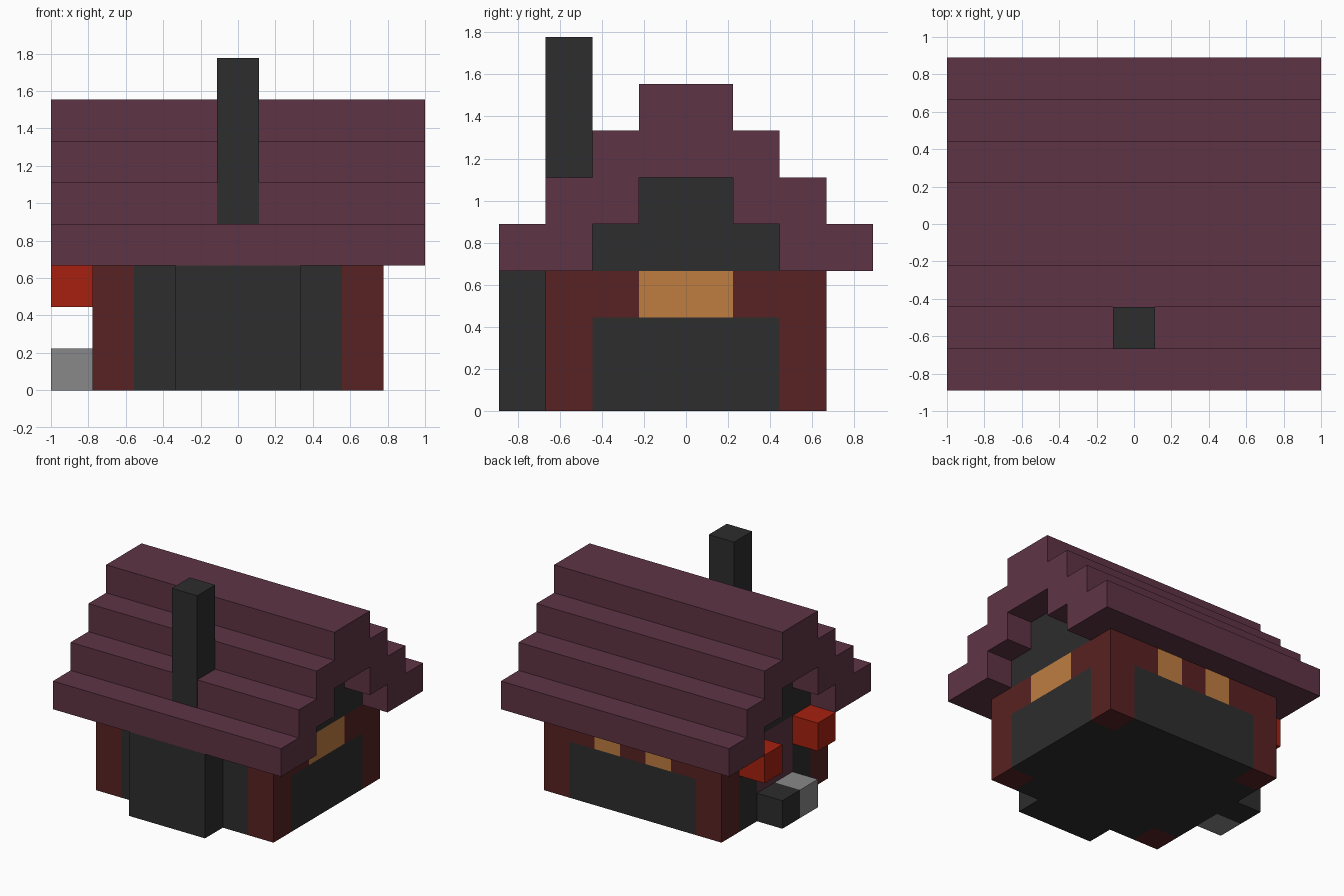
import bpy
import bmesh

U = 2 / 9  # size of one building block

cube = bpy.data.objects.get("Cube")
if cube:
    bpy.data.objects.remove(cube, do_unlink=True)


def material(name, hex_code):
    """Flat colour from an sRGB hex string, converted to linear."""
    parts = [int(hex_code[i:i + 2], 16) / 255 for i in (0, 2, 4)]
    rgba = [c / 12.92 if c <= 0.04 else ((c + 0.055) / 1.055) ** 2.4 for c in parts] + [1]
    mat = bpy.data.materials.new(name)
    mat.use_nodes = True
    mat.diffuse_color = rgba
    bsdf = mat.node_tree.nodes["Principled BSDF"]
    bsdf.inputs["Base Color"].default_value = rgba
    bsdf.inputs["Roughness"].default_value = 0.9
    return mat


purple = material("plum roof", "5E3444")
stone = material("charcoal stone", "2D2D2D")
timber = material("dark red timber", "592222")
glow = material("amber window", "BF7D40")
red = material("lantern red", "A6200F")
grey = material("light grey stone", "888888")


def prism(name, outline, x0, x1, mat):
    """Extrude a (y, z) outline along x; all values are in blocks."""
    bm = bmesh.new()
    face = bm.faces.new([bm.verts.new((x0 * U, y * U, z * U)) for y, z in outline])
    grown = bmesh.ops.extrude_face_region(bm, geom=[face])
    verts = [v for v in grown["geom"] if isinstance(v, bmesh.types.BMVert)]
    bmesh.ops.translate(bm, verts=verts, vec=((x1 - x0) * U, 0, 0))
    bmesh.ops.recalc_face_normals(bm, faces=bm.faces)
    mesh = bpy.data.meshes.new(name)
    bm.to_mesh(mesh)
    bm.free()
    mesh.materials.append(mat)
    obj = bpy.data.objects.new(name, mesh)
    bpy.context.collection.objects.link(obj)
    return obj


def box(name, x, y, z, mat):
    return prism(name, [(y[0], z[0]), (y[1], z[0]), (y[1], z[1]), (y[0], z[1])], x[0], x[1], mat)


def stairs(half, z, steps):
    """Stepped outline climbing on the +y side, one block per step."""
    points = []
    for i in range(steps):
        points += [(half - i, z + i), (half - i, z + i + 1)]
    return points


def mirrored(points):
    return [(-y, z) for y, z in reversed(points)]


# Floor and corner posts
box("floor", (-2.5, 2.5), (-2, 2), (0, 1), stone)
for sx, side in ((-1, "right"), (1, "left")):
    for sy, end in ((-1, "front"), (1, "back")):
        box(f"{end}_{side}_post", sorted((sx * 2.5, sx * 3.5)), sorted((sy * 2, sy * 3)), (0, 3), timber)

# Front wall with the hearth
box("front_wall", (-2.5, 2.5), (-3, -2), (0, 3), stone)
box("hearth", (-1.5, 1.5), (-4, -3), (0, 3), stone)

# Back wall with a beam and two windows
box("back_wall", (-2.5, 2.5), (2, 3), (0, 2), stone)
for i in range(5):
    x = i - 2.5
    is_window = i in (1, 3)
    box("back_window" if is_window else "back_beam", (x, x + 1), (2, 3), (2, 3), glow if is_window else timber)

# Left wall with one wide window
box("left_wall", (2.5, 3.5), (-2, 2), (0, 2), stone)
box("left_window", (2.5, 3.5), (-1, 1), (2, 3), glow)

# Right wall with the door, step and lanterns
box("door_sill", (-3.5, -2.5), (-1, 1), (0, 1), stone)
box("door", (-3.5, -2.5), (-1, 1), (1, 3), purple)
box("dark_step", (-4.5, -3.5), (0, 1), (0, 1), stone)
box("grey_step", (-4.5, -3.5), (-1, 0), (0, 1), grey)
for y in (-2, 1):
    span = (y, y + 1)
    box("left_beam", (2.5, 3.5), span, (2, 3), timber)
    box("right_wall", (-3.5, -2.5), span, (0, 2), stone)
    box("right_beam", (-3.5, -2.5), span, (2, 3), timber)
    box("lantern", (-4.5, -3.5), span, (2, 3), red)

# Stepped roof shell, gable fill and chimney
outer = stairs(4, 3, 4)
inner = stairs(2, 3, 2)
prism("roof", outer + mirrored(outer) + [(-y, z) for y, z in inner] + list(reversed(inner)), -4.5, 4.5, purple)
prism("gable", inner + mirrored(inner), -3.5, 3.5, stone)
box("chimney", (-0.5, 0.5), (-3.01, -2), (4, 8), stone)
